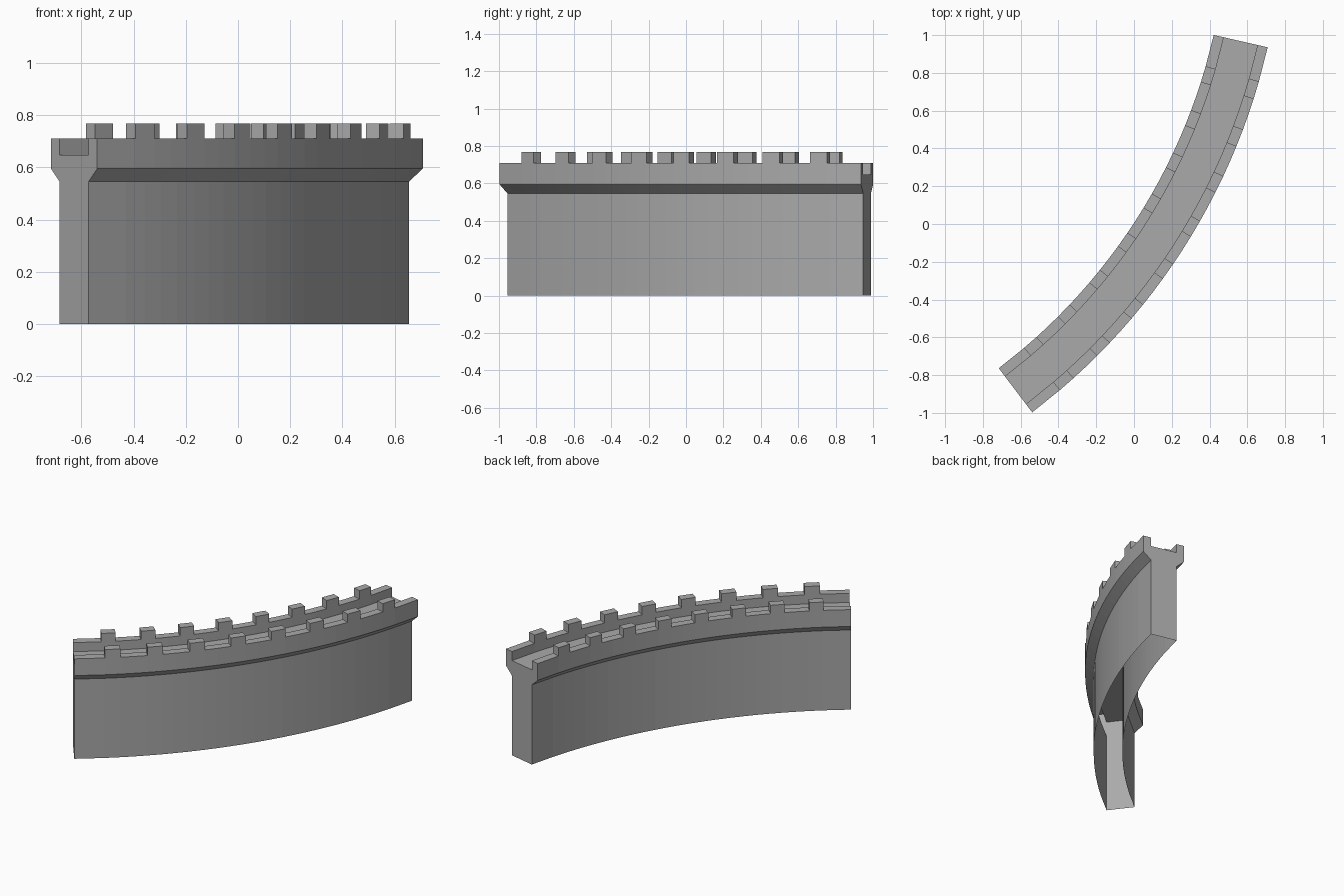
import bpy, bmesh, math

if "Cube" in bpy.data.objects:
    bpy.data.objects.remove(bpy.data.objects["Cube"])

# Arc layout in plan
CX, CY = -2.574, 1.684
A0, A1 = -52.8, -12.85             # end angles in degrees
R_IN, R_OUT, LIP = 3.073, 3.366, 0.055
N, FIRST, STEP, WIDTH = 8, -49.6, 4.56, 1.65   # merlon layout in degrees
MERLON_H = 0.057

stone = bpy.data.materials.new("grey stone")
stone.diffuse_color = (0.4, 0.4, 0.4, 1)
stone.use_nodes = True
stone.node_tree.nodes["Principled BSDF"].inputs["Base Color"].default_value = stone.diffuse_color

# Cross-section: open at the bottom, flared top with sunken walkway
a, b, c, d = R_IN, R_IN + LIP, R_OUT - LIP, R_OUT
profile = [(c, 0), (c, 0.545), (d, 0.595), (d, 0.71), (c, 0.71), (c, 0.648),
           (b, 0.648), (b, 0.71), (a, 0.71), (a, 0.595), (b, 0.545), (b, 0)]
TOP_EDGES = (3, 7)                 # profile edges that form the parapet tops

# Angular stations: merlon edges plus the middle of each gap
stations, merlon_segments = [A0], []
for i in range(N):
    s = FIRST + i * STEP
    merlon_segments.append(len(stations))
    stations += [s, s + WIDTH]
    if i < N - 1:
        stations.append(s + (WIDTH + STEP) / 2)
stations.append(A1)

# Sweep the section along the arc
bm = bmesh.new()
rings = []
for deg in stations:
    t = math.radians(deg)
    rings.append([bm.verts.new((CX + r * math.cos(t), CY + r * math.sin(t), z))
                  for r, z in profile])
merlon_faces = []
for k in range(len(rings) - 1):
    p, q = rings[k], rings[k + 1]
    for e in range(len(profile) - 1):
        f = bm.faces.new((p[e], q[e], q[e + 1], p[e + 1]))
        if k in merlon_segments and e in TOP_EDGES:
            merlon_faces.append(f)

# End faces
bm.faces.new(rings[0])
bm.faces.new(rings[-1][::-1])

# Raise the merlons out of the parapet tops
res = bmesh.ops.extrude_discrete_faces(bm, faces=merlon_faces)
for f in res["faces"]:
    low = list(f.verts)
    up = [bm.verts.new((v.co.x, v.co.y, v.co.z + MERLON_H)) for v in low]
    bm.faces.new(up)
    for i in range(4):
        j = (i + 1) % 4
        bm.faces.new((low[i], low[j], up[j], up[i]))
bmesh.ops.delete(bm, geom=res["faces"], context='FACES_ONLY')
bmesh.ops.remove_doubles(bm, verts=bm.verts, dist=1e-5)
bmesh.ops.recalc_face_normals(bm, faces=bm.faces)

mesh = bpy.data.meshes.new("curved_wall")
bm.to_mesh(mesh)
bm.free()
mesh.materials.append(stone)
wall = bpy.data.objects.new("curved_wall", mesh)
bpy.context.collection.objects.link(wall)
